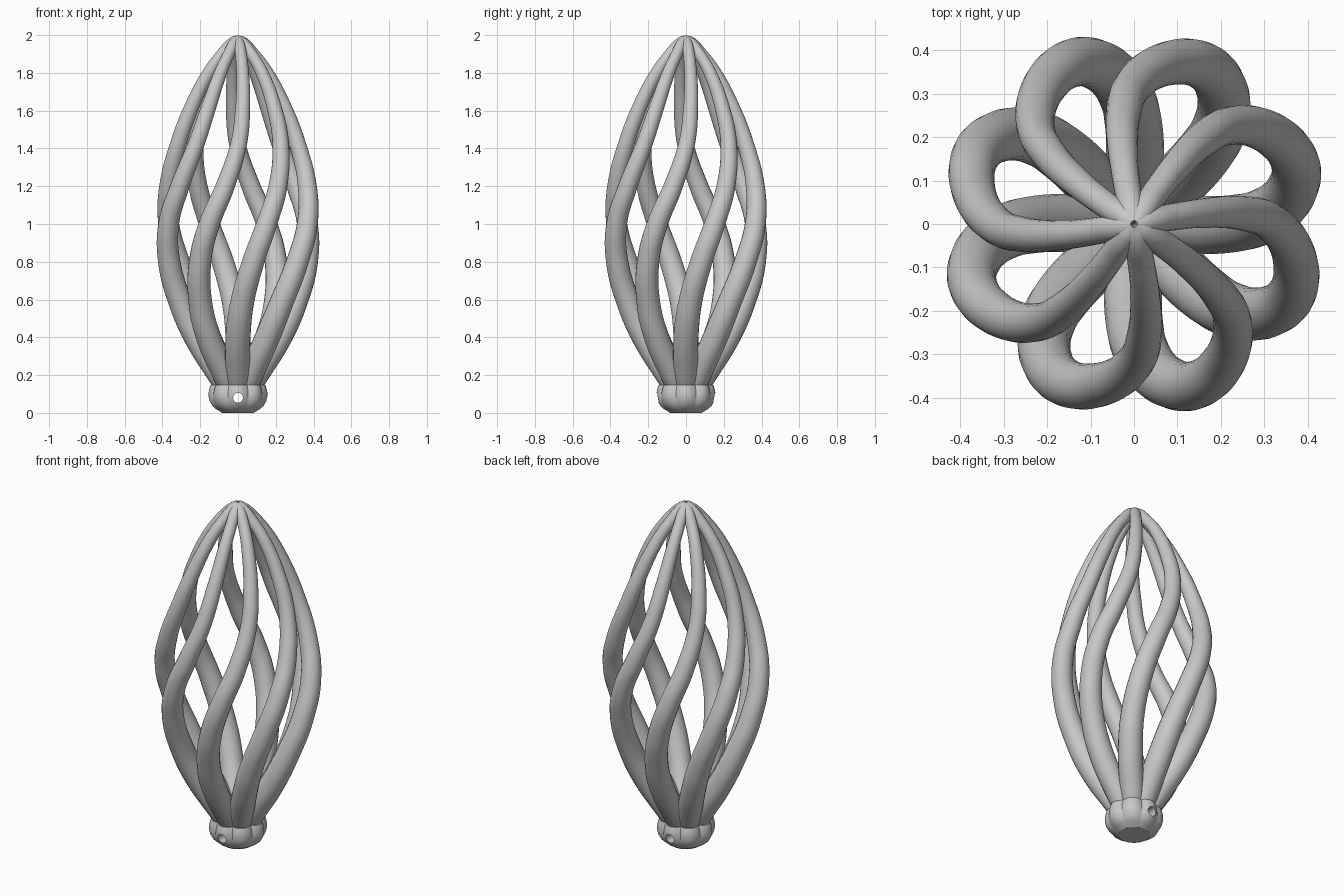
import bpy, bmesh, math

if "Cube" in bpy.data.objects:
    bpy.data.objects.remove(bpy.data.objects["Cube"], do_unlink=True)

STRANDS = 8
STEP = 2 * math.pi / STRANDS

grey = bpy.data.materials.new("satin_grey")
grey.use_nodes = True
grey.diffuse_color = (0.58, 0.58, 0.58, 1)
grey.node_tree.nodes["Principled BSDF"].inputs["Base Color"].default_value = (0.58, 0.58, 0.58, 1)


def smooth(obj, angle=30):
    bpy.ops.object.select_all(action='DESELECT')
    obj.select_set(True)
    bpy.context.view_layer.objects.active = obj
    bpy.ops.object.shade_smooth_by_angle(angle=math.radians(angle))


# Strand path: height, distance from axis, twist in degrees, tube radius
PATH = [
    (1.970, -0.002, 33, 0.030),
    (1.960, 0.027, 33, 0.030),
    (1.90, 0.085, 33, 0.031),
    (1.80, 0.157, 31.5, 0.034),
    (1.60, 0.254, 28, 0.040),
    (1.42, 0.317, 23, 0.044),
    (1.20, 0.373, 12, 0.050),
    (1.00, 0.397, 0, 0.055),
    (0.80, 0.373, -10, 0.059),
    (0.58, 0.303, -18.5, 0.063),
    (0.40, 0.220, -22.5, 0.066),
    (0.20, 0.098, -23, 0.064),
    (0.10, 0.045, -22.5, 0.050),
]


def strand_mesh():
    curve = bpy.data.curves.new("strand_path", 'CURVE')
    curve.dimensions = '3D'
    curve.bevel_depth = 1.0
    curve.bevel_resolution = 8
    curve.resolution_u = 12
    curve.use_fill_caps = True
    spline = curve.splines.new('BEZIER')
    spline.radius_interpolation = 'CARDINAL'
    spline.bezier_points.add(len(PATH) - 1)
    for p, (z, r, twist, tube) in zip(spline.bezier_points, PATH):
        a = math.radians(22.5 + twist)
        p.co = (r * math.cos(a), r * math.sin(a), z)
        p.radius = tube
        p.handle_left_type = p.handle_right_type = 'AUTO'
    obj = bpy.data.objects.new("strand_1", curve)
    bpy.context.collection.objects.link(obj)
    bpy.ops.object.select_all(action='DESELECT')
    obj.select_set(True)
    bpy.context.view_layer.objects.active = obj
    bpy.ops.object.convert(target='MESH')
    obj = bpy.context.view_layer.objects.active
    # Weld the end caps into one closed tube
    bm = bmesh.new()
    bm.from_mesh(obj.data)
    bmesh.ops.remove_doubles(bm, verts=bm.verts, dist=1e-5)
    bmesh.ops.recalc_face_normals(bm, faces=bm.faces)
    bm.to_mesh(obj.data)
    bm.free()
    obj.data.materials.clear()
    obj.data.materials.append(grey)
    smooth(obj)
    return obj


# Eight twisted strands around the axis
first = strand_mesh()
strands = [first]
for i in range(1, STRANDS):
    copy = bpy.data.objects.new(f"strand_{i + 1}", first.data)
    copy.rotation_euler.z = i * STEP
    bpy.context.collection.objects.link(copy)
    strands.append(copy)

# Lobed base: height, radius, groove depth
PROFILE = [(0, 0.084, 0.0), (0.009, 0.098, 0.002), (0.02, 0.116, 0.005), (0.035, 0.134, 0.008),
           (0.06, 0.149, 0.012), (0.085, 0.155, 0.014), (0.11, 0.155, 0.016),
           (0.13, 0.151, 0.017), (0.148, 0.145, 0.018)]
SEG = 96
bm = bmesh.new()
rings = []
for z, r, groove in PROFILE:
    ring = []
    for s in range(SEG):
        a = 2 * math.pi * s / SEG
        rr = r - groove * (1 - abs(math.cos(4 * a)))
        ring.append(bm.verts.new((rr * math.cos(a), rr * math.sin(a), z)))
    rings.append(ring)
for low, high in zip(rings, rings[1:]):
    for s in range(SEG):
        t = (s + 1) % SEG
        bm.faces.new((low[s], low[t], high[t], high[s]))
bm.faces.new(rings[0][::-1])
bm.faces.new(rings[-1])
mesh = bpy.data.meshes.new("base")
bm.to_mesh(mesh)
bm.free()
base = bpy.data.objects.new("base", mesh)
bpy.context.collection.objects.link(base)
mesh.materials.append(grey)
smooth(base)

# Cross hole from front to back, cut through base and strand ends
bpy.ops.mesh.primitive_cylinder_add(vertices=32, radius=0.026, depth=0.6,
                                    location=(0, 0, 0.08), rotation=(math.pi / 2, 0, 0))
cutter = bpy.context.object
cutter.name = "hole_cutter"
cutter.data.materials.append(grey)
cutter.hide_render = True
cutter.hide_viewport = True
for obj in [base] + strands:
    hole = obj.modifiers.new("cross_hole", 'BOOLEAN')
    hole.operation = 'DIFFERENCE'
    hole.solver = 'EXACT'
    hole.object = cutter
